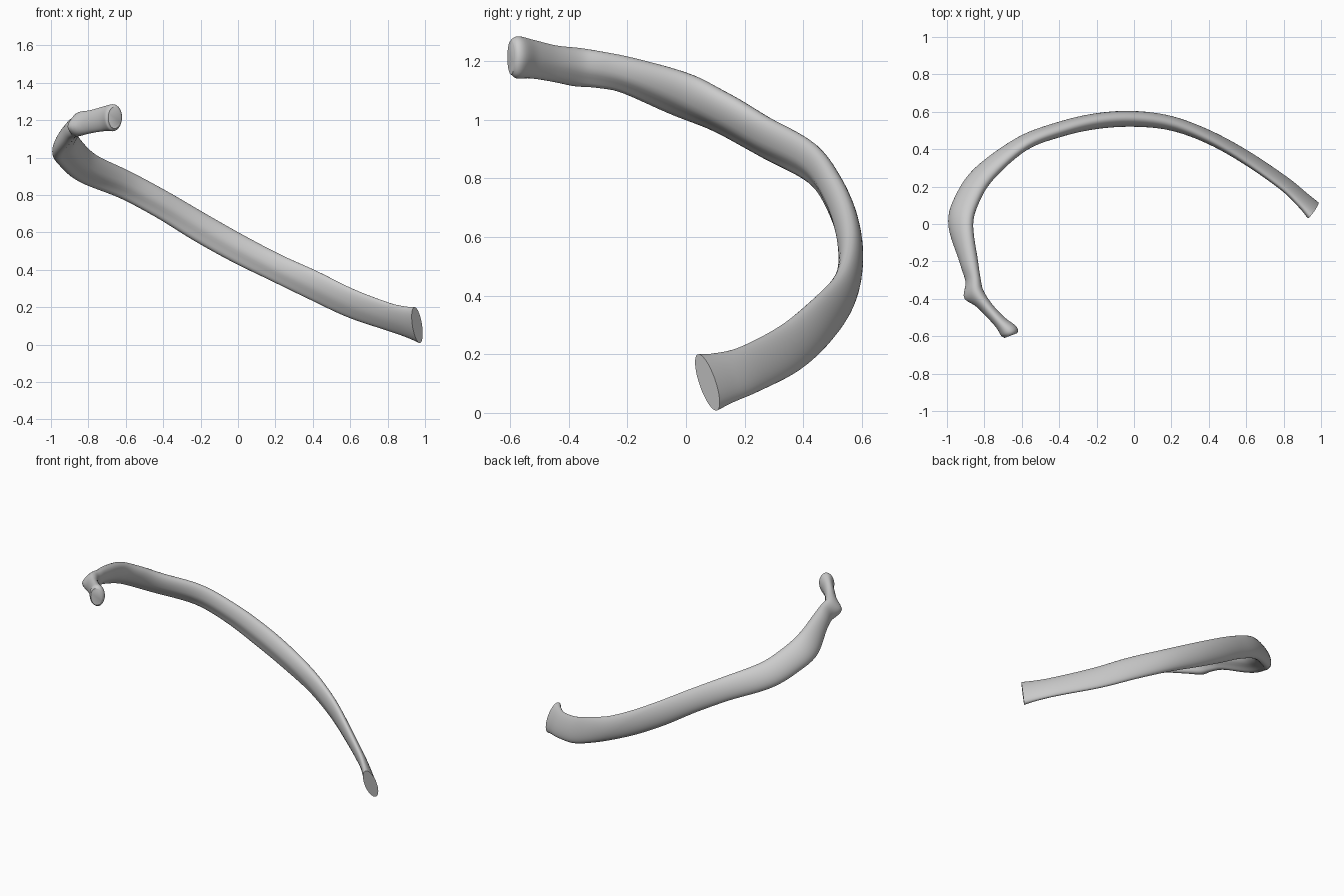
import bpy, bmesh, math
from mathutils import Vector

if "Cube" in bpy.data.objects:
    bpy.data.objects.remove(bpy.data.objects["Cube"])

# Stations along the rib: x, y, z, half height, half thickness, inward lean (degrees)
STATIONS = [
    (-0.660, -0.597, 1.213, .058, .036, 0),
    (-0.668, -0.575, 1.213, .072, .048, 0),
    (-0.715, -0.525, 1.207, .066, .035, 0),
    (-0.785, -0.450, 1.192, .062, .034, 5),
    (-0.845, -0.370, 1.180, .066, .042, 10),
    (-0.862, -0.290, 1.170, .064, .038, 18),
    (-0.885, -0.190, 1.149, .066, .045, 26),
    (-0.925, 0.000, 1.080, .088, .050, 38),
    (-0.893, 0.130, 1.020, .088, .049, 36),
    (-0.800, 0.270, 0.940, .085, .046, 28),
    (-0.600, 0.428, 0.852, .076, .039, 14),
    (-0.400, 0.505, 0.745, .075, .040, 6),
    (-0.200, 0.550, 0.625, .078, .042, 0),
    (0.000, 0.562, 0.513, .077, .042, 0),
    (0.200, 0.538, 0.412, .075, .038, 4),
    (0.400, 0.465, 0.318, .081, .033, 10),
    (0.600, 0.355, 0.222, .083, .030, 15),
    (0.800, 0.218, 0.150, .082, .028, 19),
    (0.900, 0.130, 0.120, .090, .031, 20),
    (0.958, 0.073, 0.104, .103, .037, 21),
]
STEPS, SIDES = 6, 32
Z = Vector((0, 0, 1))


def spline(i, t):
    """Catmull-Rom interpolation of all station values."""
    n = len(STATIONS) - 1
    p = [STATIONS[min(max(k, 0), n)] for k in (i - 1, i, i + 1, i + 2)]
    return [0.5 * (2 * b + (c - a) * t + (2 * a - 5 * b + 4 * c - d) * t ** 2
                   + (3 * b - a - 3 * c + d) * t ** 3) for a, b, c, d in zip(*p)]


samples = [spline(i, s / STEPS) for i in range(len(STATIONS) - 1) for s in range(STEPS)]
samples.append(list(STATIONS[-1]))
centres = [Vector(s[:3]) for s in samples]
last = len(samples) - 1

# Section directions, blending to the cut angle at each end
HEAD_DIR = Vector((-0.35, 0.94, 0)).normalized()
TIP_DIR = Vector((0.74, -0.66, -0.10)).normalized()
bm = bmesh.new()
rings = []
for i, (s, c) in enumerate(zip(samples, centres)):
    t = (centres[min(i + 2, last)] - centres[max(i - 2, 0)]).normalized()
    t = t.lerp(HEAD_DIR, max(0, 1 - i / 12)).lerp(TIP_DIR, max(0, 1 - (last - i) / 12)).normalized()
    inward = t.cross(Z).normalized()
    up = inward.cross(t).normalized()
    lean = math.radians(s[5])
    h = up * math.cos(lean) + inward * math.sin(lean)
    w = inward * math.cos(lean) - up * math.sin(lean)
    groove = 0.22 * math.sin(math.pi * i / last)
    ring = []
    for k in range(SIDES):
        a = math.tau * k / SIDES
        ca, sa = math.cos(a), math.sin(a)
        # shallow groove low on the inner face
        dent = 1 - groove * math.exp(-((a - math.radians(325)) / 0.4) ** 2)
        p = c + w * (s[4] * ca * dent) + h * (s[3] * sa)
        # bump of the tubercle behind the neck
        d = (p - Vector((-0.89, -0.385, 1.17))).length
        p += Vector((-0.8, -0.45, -0.15)) * 0.028 * math.exp(-(d / 0.045) ** 2)
        ring.append(bm.verts.new(p))
    rings.append(ring)

# Skin and end caps
for r, q in zip(rings, rings[1:]):
    for k in range(SIDES):
        m = (k + 1) % SIDES
        bm.faces.new((r[k], r[m], q[m], q[k]))
bm.faces.new(rings[0][::-1])
bm.faces.new(rings[-1])
bmesh.ops.recalc_face_normals(bm, faces=bm.faces)

mesh = bpy.data.meshes.new("rib_bone")
bm.to_mesh(mesh)
bm.free()
rib = bpy.data.objects.new("rib_bone", mesh)
bpy.context.collection.objects.link(rib)
bpy.context.view_layer.objects.active = rib
rib.select_set(True)
bpy.ops.object.shade_smooth_by_angle(angle=math.radians(45))
